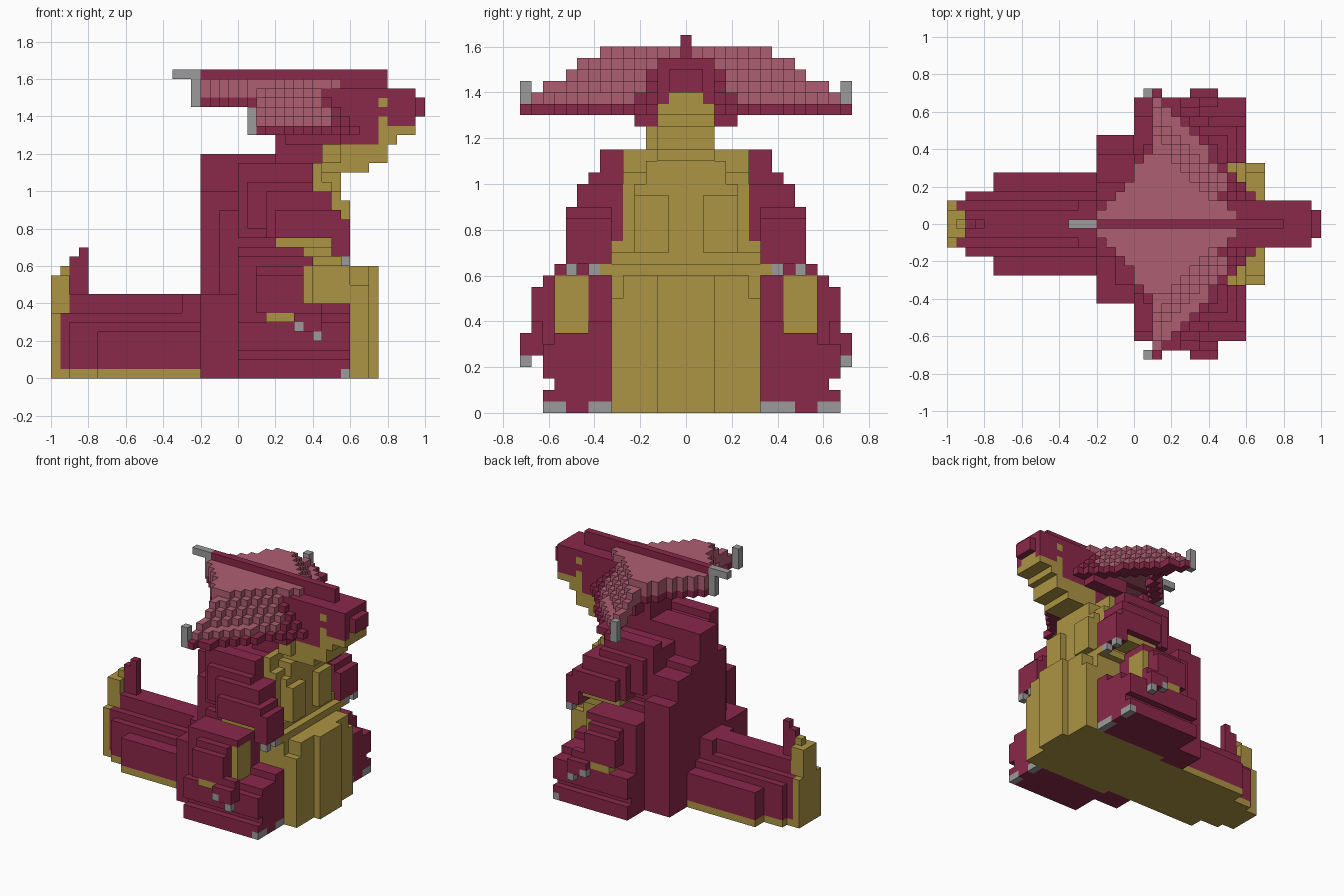
import bpy, bmesh, math

cube = bpy.data.objects.get("Cube")
if cube:
    bpy.data.objects.remove(cube)

S = 0.05            # block size
Y0 = -0.725         # left edge of the block grid in y
COLOURS = {"maroon_hide": (0.255, 0.021, 0.068), "ochre_belly": (0.42, 0.3, 0.057),
           "rose_membrane": (0.43, 0.112, 0.17), "grey_claw": (0.33, 0.33, 0.33)}
MATS = []
for name, rgb in COLOURS.items():
    m = bpy.data.materials.new(name)
    m.use_nodes = True
    m.diffuse_color = (*rgb, 1)
    b = m.node_tree.nodes["Principled BSDF"]
    b.inputs["Base Color"].default_value = (*rgb, 1)
    b.inputs["Roughness"].default_value = 0.9
    MATS.append(m)
HIDE, BELLY, SKIN, CLAW = range(4)

cells = {}          # block index -> (part, colour); later boxes replace earlier ones


def box(part, col, x0, x1, y0, y1, z0, z1):
    for i in range(round(x0 / S), round(x1 / S)):
        for j in range(round((y0 - Y0) / S), round((y1 - Y0) / S)):
            for k in range(round(z0 / S), round(z1 / S)):
                cells[i, j, k] = (part, col)


def mid(part, col, x0, x1, w, z0, z1):
    box(part, col, x0, x1, -w, w, z0, z1)


def pair(part, col, x0, x1, y0, y1, z0, z1):
    box("left_" + part, col, x0, x1, y0, y1, z0, z1)
    box("right_" + part, col, x0, x1, -y1, -y0, z0, z1)


# Tail
mid("tail", HIDE, -0.75, -0.2, 0.275, 0, 0.25)
mid("tail", HIDE, -0.9, -0.2, 0.175, 0, 0.3)
mid("tail", HIDE, -0.95, -0.2, 0.125, 0, 0.35)
mid("tail", HIDE, -0.9, -0.2, 0.075, 0.35, 0.45)
mid("tail", HIDE, -0.3, -0.2, 0.125, 0.3, 0.45)
mid("tail", BELLY, -0.75, -0.2, 0.275, 0, 0.05)
mid("tail", BELLY, -0.9, -0.75, 0.175, 0, 0.05)
mid("tail", BELLY, -1, -0.9, 0.125, 0, 0.05)
mid("tail_tip", BELLY, -1, -0.95, 0.125, 0, 0.35)
mid("tail_tip", BELLY, -1, -0.9, 0.075, 0.35, 0.55)
mid("tail_tip", BELLY, -0.95, -0.9, 0.025, 0.55, 0.6)
mid("tail_tip", HIDE, -0.9, -0.8, 0.025, 0.45, 0.65)
mid("tail_tip", HIDE, -0.85, -0.8, 0.025, 0.65, 0.7)

# Torso, stepped down to each side from an off-centre hump
mid("torso", HIDE, -0.2, 0.3, 0.425, 0, 0.45)
mid("torso", HIDE, -0.1, 0.35, 0.325, 0, 0.9)
mid("torso", HIDE, 0, 0.4, 0.275, 0, 1.1)
box("torso", HIDE, -0.2, 0.4, -0.175, 0.225, 0, 1.0)
box("torso", HIDE, -0.2, 0.4, -0.075, 0.125, 1.0, 1.2)
box("torso", HIDE, -0.2, 0.0, 0.225, 0.375, 0, 0.95)
box("torso", HIDE, -0.2, 0.0, 0.375, 0.475, 0, 0.8)
mid("torso", BELLY, -0.2, 0, 0.275, 0, 0.05)

# Belly and chest
mid("belly", BELLY, 0, 0.6, 0.325, 0, 0.65)
mid("belly", BELLY, 0.4, 0.6, 0.375, 0.6, 0.65)
mid("belly", BELLY, 0.3, 0.55, 0.325, 0.65, 0.7)
mid("belly", BELLY, 0.6, 0.7, 0.325, 0, 0.5)
mid("belly", BELLY, 0.6, 0.7, 0.275, 0.5, 0.6)
mid("belly", BELLY, 0.7, 0.75, 0.125, 0, 0.6)
mid("chest", BELLY, 0.35, 0.5, 0.275, 0.65, 1.05)
mid("chest", BELLY, 0.4, 0.45, 0.275, 1.05, 1.15)
mid("chest", BELLY, 0.5, 0.55, 0.225, 0.65, 1.0)
mid("chest", BELLY, 0.45, 0.55, 0.175, 1.0, 1.1)
pair("pectoral", BELLY, 0.55, 0.6, 0.075, 0.225, 0.7, 0.95)

# Upper arms
pair("upper_arm", HIDE, 0.0, 0.4, 0.275, 0.375, 0.75, 1.15)
pair("upper_arm", HIDE, 0.05, 0.4, 0.375, 0.425, 0.8, 1.05)
pair("upper_arm", HIDE, 0.15, 0.5, 0.275, 0.475, 0.75, 1.0)
pair("upper_arm", HIDE, 0.2, 0.55, 0.325, 0.525, 0.75, 0.9)
pair("upper_arm", HIDE, 0.5, 0.6, 0.325, 0.525, 0.65, 0.85)
pair("upper_arm", BELLY, 0.2, 0.5, 0.275, 0.475, 0.7, 0.75)
for y in (0.375, 0.475):
    pair("upper_claw", CLAW, 0.55, 0.6, y, y + 0.05, 0.6, 0.65)

# Legs and feet; the left side is one block wider
pair("leg", HIDE, 0, 0.4, 0.325, 0.575, 0.1, 0.65)
pair("leg", HIDE, 0, 0.35, 0.325, 0.375, 0.65, 0.7)
pair("leg", HIDE, 0, 0.6, 0.325, 0.575, 0.1, 0.35)
pair("leg", HIDE, 0.4, 0.6, 0.325, 0.425, 0.35, 0.4)
pair("leg", BELLY, 0.35, 0.4, 0.425, 0.575, 0.35, 0.6)
pair("leg", HIDE, 0, 0.6, 0.575, 0.625, 0.15, 0.3)
pair("foot", HIDE, 0, 0.6, 0.325, 0.625, 0, 0.1)
box("left_leg", HIDE, 0, 0.6, 0.575, 0.625, 0.1, 0.15)
box("left_leg", HIDE, 0, 0.6, 0.625, 0.675, 0.15, 0.3)
box("left_foot", HIDE, 0, 0.6, 0.625, 0.675, 0, 0.1)
for y in (0.325, 0.375, 0.525, 0.575):
    pair("toe_claw", CLAW, 0.55, 0.6, y, y + 0.05, 0, 0.05)
box("left_toe_claw", CLAW, 0.55, 0.6, 0.425, 0.475, 0, 0.05)
box("left_toe_claw", CLAW, 0.55, 0.6, 0.625, 0.675, 0, 0.05)
box("left_foot", HIDE, 0.55, 0.6, 0.525, 0.575, 0, 0.05)

# Side hands resting on the thighs
pair("hand", HIDE, 0.1, 0.35, 0.575, 0.675, 0.35, 0.55)
pair("hand", HIDE, 0.1, 0.35, 0.525, 0.625, 0.5, 0.6)
pair("hand", BELLY, 0.15, 0.3, 0.575, 0.675, 0.3, 0.35)
pair("hand", HIDE, 0.3, 0.45, 0.625, 0.675, 0.25, 0.4)
pair("hand", HIDE, 0.3, 0.45, 0.675, 0.725, 0.25, 0.35)
pair("hand", HIDE, 0.3, 0.35, 0.575, 0.625, 0.3, 0.4)
pair("hand_claw", CLAW, 0.3, 0.35, 0.675, 0.725, 0.25, 0.3)
pair("hand_claw", CLAW, 0.4, 0.45, 0.675, 0.725, 0.2, 0.25)

# Neck
mid("neck", HIDE, 0.2, 0.5, 0.125, 1.1, 1.35)
mid("neck", HIDE, 0.25, 0.55, 0.225, 1.25, 1.35)
mid("neck", BELLY, 0.45, 0.7, 0.125, 1.1, 1.15)
mid("neck", BELLY, 0.45, 0.8, 0.125, 1.15, 1.25)
box("neck", BELLY, 0.45, 0.55, -0.175, -0.125, 1.15, 1.25)

# Frill: flat along the ridge, then stepping down to its slanted front edge
for i in range(-4, 14):
    for j in range(0, 15):
        x, y = (i + 0.5) * S, j * S
        back = min(0.1, -0.22 + 0.8 * y)
        edge = 0.72 - 0.82 * y          # front edge
        crest = 0.58 - 1.28 * y         # where the flat top ends
        if x < back or x > edge + 0.04 or y > 0.67:
            continue
        level = max(0, min(5, math.floor(5 * (edge - x) / (edge - crest) + 0.8)))
        top = 1.35 + S * level
        cheek = top < 1.56 and top < 1.87 - 2.3 * y     # steps beside the head
        for sign in (-1, 1):
            spot = (x - S / 2, x + S / 2, sign * y - S / 2, sign * y + S / 2)
            if level == 0:                              # front rim
                box("frill_rim", HIDE, *spot, 1.3, 1.35)
            else:
                box("frill", HIDE if cheek else SKIN, *spot, max(1.3, top - 0.1), top)
                if level == 1:
                    box("frill_rim", HIDE, *spot, 1.3, 1.35)
                if x < min(back + 0.08, 0.1) and y < 0.42:  # back rim
                    box("frill_rim", HIDE, *spot, 1.45, 1.5)
pair("frill_claw", CLAW, 0.05, 0.1, 0.675, 0.725, 1.3, 1.45)
pair("frill_rim_tip", HIDE, 0.1, 0.15, 0.675, 0.725, 1.3, 1.35)

# Head
mid("head", HIDE, 0.4, 0.95, 0.125, 1.35, 1.55)
mid("head", HIDE, 0.5, 0.75, 0.125, 1.25, 1.35)
mid("head", HIDE, 0.95, 1.0, 0.075, 1.4, 1.5)
mid("jaw", BELLY, 0.75, 0.85, 0.125, 1.25, 1.35)
mid("jaw", BELLY, 0.85, 0.95, 0.125, 1.3, 1.35)
mid("jaw", BELLY, 0.75, 0.8, 0.125, 1.35, 1.4)
mid("jaw", BELLY, 0.9, 0.95, 0.075, 1.35, 1.4)
pair("eye", BELLY, 0.75, 0.8, 0.075, 0.125, 1.45, 1.5)

# Ridge along the top, with its hooked tip
mid("ridge", HIDE, -0.2, 0.8, 0.025, 1.5, 1.65)
mid("ridge_tip", CLAW, -0.35, -0.2, 0.025, 1.6, 1.65)
mid("ridge_tip", CLAW, -0.25, -0.2, 0.025, 1.45, 1.6)

# Turn the blocks of each part into one clean mesh of its outer faces
parts = {}
for c, (part, col) in cells.items():
    parts.setdefault(part, []).append((c, col))
for part, blocks in parts.items():
    bm = bmesh.new()
    for c, col in blocks:
        for axis in range(3):
            for side in (0, 1):
                n = list(c)
                n[axis] += 2 * side - 1
                if tuple(n) in cells:
                    continue
                u, v = (axis + 1) % 3, (axis + 2) % 3
                ring = []
                for du, dv in ((0, 0), (1, 0), (1, 1), (0, 1)):
                    p = list(c)
                    p[axis] += side
                    p[u] += du
                    p[v] += dv
                    ring.append(bm.verts.new((p[0] * S, p[1] * S + Y0, p[2] * S)))
                face = bm.faces.new(ring if side else ring[::-1])
                face.material_index = col
    bmesh.ops.remove_doubles(bm, verts=bm.verts, dist=0.001)
    bmesh.ops.dissolve_limit(bm, angle_limit=0.01, verts=bm.verts, edges=bm.edges,
                             delimit={"MATERIAL"})
    if bm.faces:
        me = bpy.data.meshes.new(part)
        bm.to_mesh(me)
        for m in MATS:
            me.materials.append(m)
        bpy.context.collection.objects.link(bpy.data.objects.new(part, me))
    bm.free()
